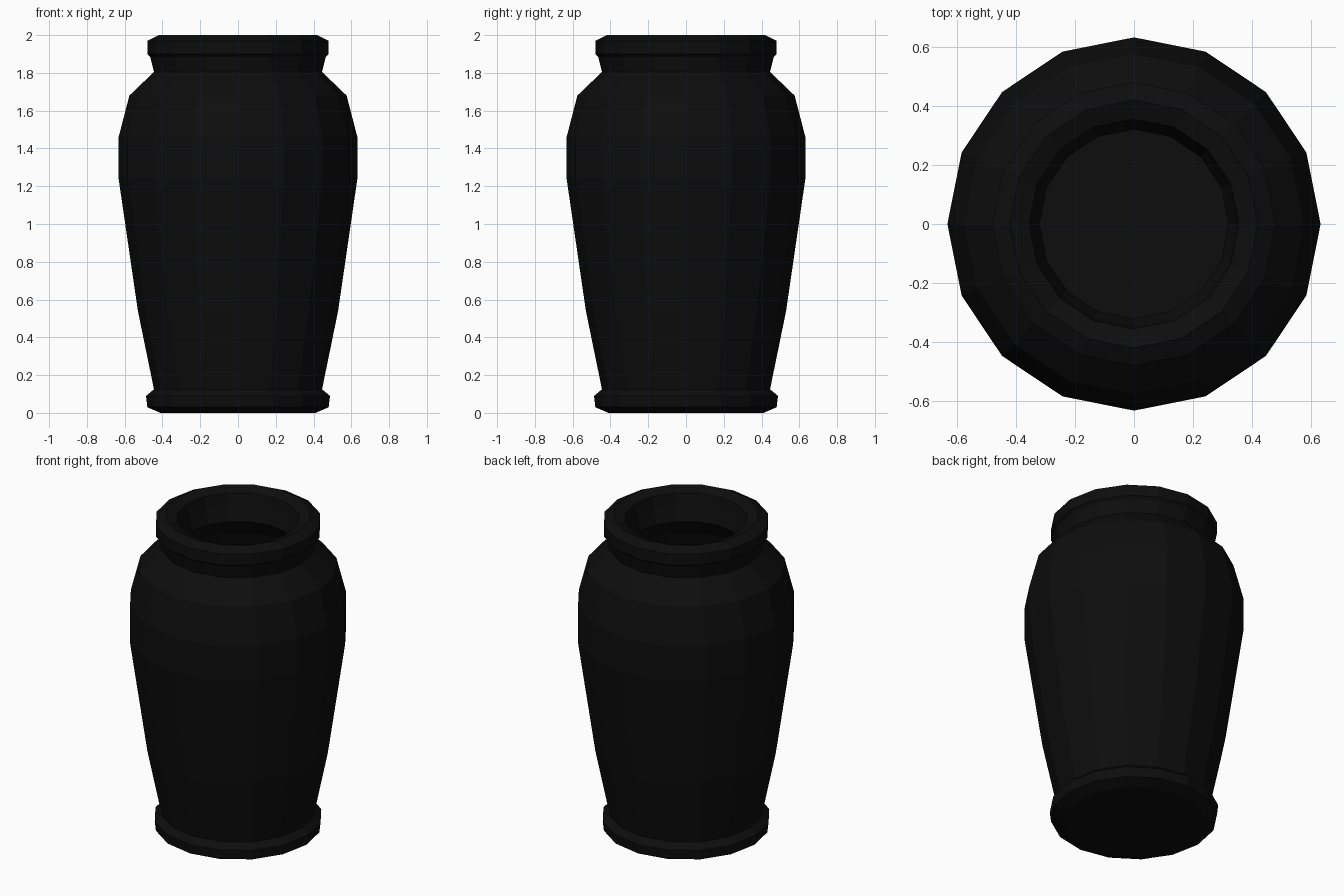
import bpy
import math

if "Cube" in bpy.data.objects:
    bpy.data.objects.remove(bpy.data.objects["Cube"])

SIDES = 16

# Closed wall profile (radius, height): outside upwards, then inside downwards
PROFILE = [
    (0.41, 0.0), (0.48, 0.03), (0.487, 0.09), (0.445, 0.125),    # foot ring
    (0.53, 0.54), (0.632, 1.24), (0.632, 1.46), (0.575, 1.68),   # body
    (0.445, 1.805), (0.465, 1.885),                              # neck
    (0.48, 1.90), (0.48, 1.97), (0.42, 2.0),                     # rim
    (0.355, 1.975), (0.345, 1.91), (0.32, 1.81),                 # mouth
    (0.50, 1.65), (0.56, 1.45), (0.56, 1.24), (0.46, 0.54), (0.38, 0.12),
]


def lathe(name, profile, material):
    """Spin a profile around z and cap both ends."""
    verts, faces = [], []
    for r, z in profile:
        for i in range(SIDES):
            a = 2 * math.pi * i / SIDES
            verts.append((r * math.cos(a), r * math.sin(a), z))
    for k in range(len(profile) - 1):
        for i in range(SIDES):
            j = (i + 1) % SIDES
            a, b = k * SIDES, (k + 1) * SIDES
            faces.append((a + i, a + j, b + j, b + i))
    # underside and inner floor
    faces.append(tuple(reversed(range(SIDES))))
    last = (len(profile) - 1) * SIDES
    faces.append(tuple(range(last, last + SIDES)))
    mesh = bpy.data.meshes.new(name)
    mesh.from_pydata(verts, [], faces)
    mesh.materials.append(material)
    mesh.update()
    obj = bpy.data.objects.new(name, mesh)
    bpy.context.collection.objects.link(obj)
    return obj


# Glaze
black = bpy.data.materials.new("black_glaze")
black.diffuse_color = (0.004, 0.004, 0.004, 1)
black.use_nodes = True
black.node_tree.nodes["Principled BSDF"].inputs["Base Color"].default_value = black.diffuse_color

# Hollow vase with foot ring, shoulder and rim
lathe("vase", PROFILE, black)
